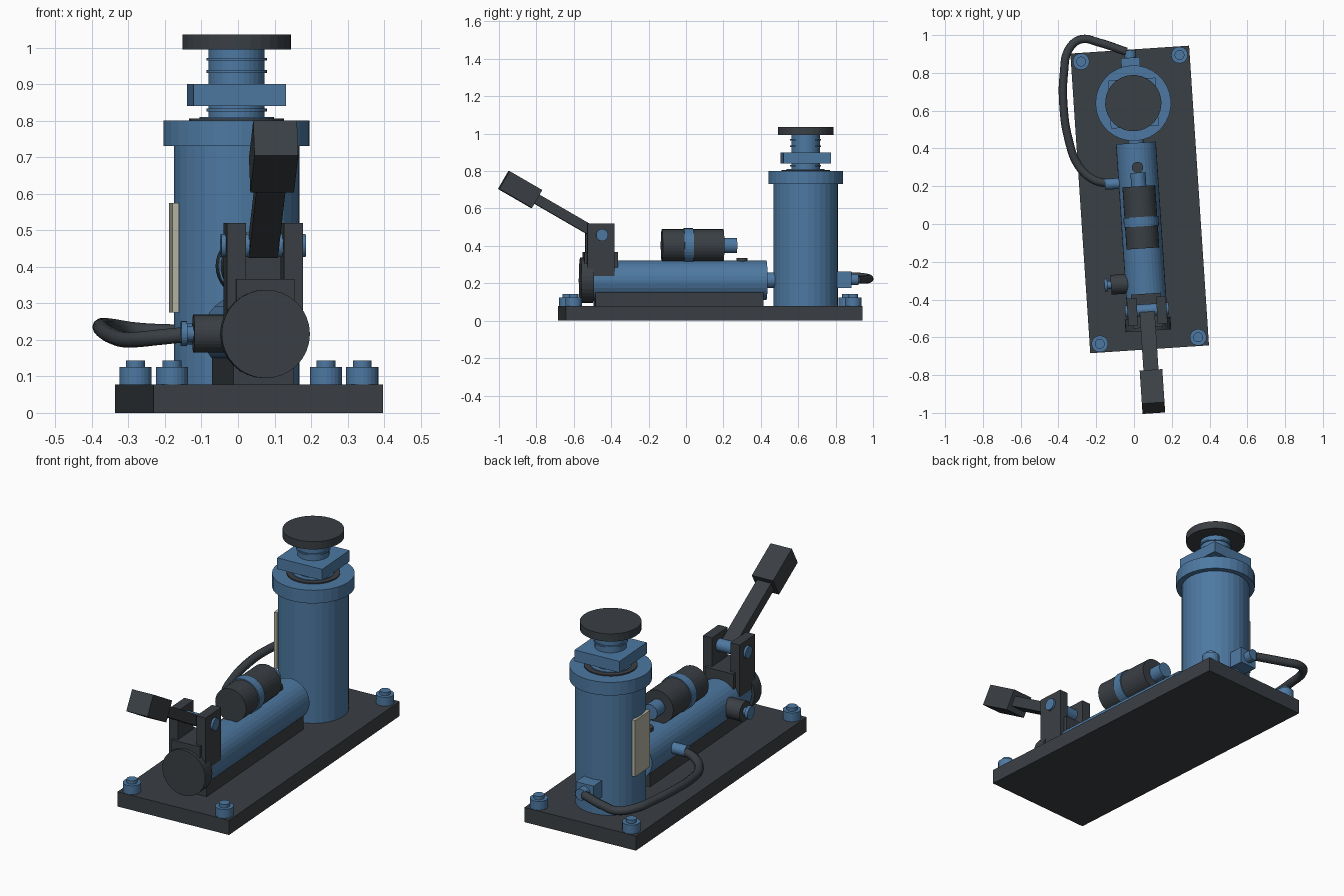
import bpy, bmesh, math
from mathutils import Matrix, Vector

if "Cube" in bpy.data.objects:
    bpy.data.objects.remove(bpy.data.objects["Cube"])

# whole assembly sits slightly turned on the ground
FRAME = Matrix.Translation((0.03, 0.13, 0)) @ Matrix.Rotation(0.0663, 4, 'Z')


def material(name, rgb):
    m = bpy.data.materials.new(name)
    m.diffuse_color = (*rgb, 1)
    m.use_nodes = True
    m.node_tree.nodes["Principled BSDF"].inputs["Base Color"].default_value = m.diffuse_color
    return m


BLUE = material("steel_blue", (0.075, 0.19, 0.36))
DARK = material("charcoal", (0.042, 0.05, 0.058))
CREAM = material("cream", (0.47, 0.46, 0.37))


def finish(name, bm, mat, local=Matrix()):
    me = bpy.data.meshes.new(name)
    bm.to_mesh(me)
    bm.free()
    me.materials.append(mat)
    ob = bpy.data.objects.new(name, me)
    bpy.context.collection.objects.link(ob)
    ob.matrix_world = FRAME @ local
    return ob


def box(name, lo, hi, mat, local=Matrix()):
    lo, hi = Vector(lo), Vector(hi)
    bm = bmesh.new()
    bmesh.ops.create_cube(bm, size=1, matrix=Matrix.Translation((lo + hi) / 2)
                          @ Matrix.Diagonal((*(hi - lo), 1)))
    return finish(name, bm, mat, local)


def rod(name, axis, a, b, r, centre, mat, sides=32):
    """Cylinder from a to b along an axis; centre gives the other two coordinates."""
    rot = {'X': Matrix.Rotation(math.pi / 2, 4, 'Y'),
           'Y': Matrix.Rotation(math.pi / 2, 4, 'X'), 'Z': Matrix()}[axis]
    pos = list(centre)
    pos.insert('XYZ'.index(axis), (a + b) / 2)
    bm = bmesh.new()
    bmesh.ops.create_cone(bm, cap_ends=True, segments=sides, radius1=r, radius2=r,
                          depth=b - a, matrix=Matrix.Translation(pos) @ rot)
    return finish(name, bm, mat)


# base plate and corner bolts
box("base_plate", (-0.315, -0.795, 0), (0.315, 0.795, 0.078), DARK)
for sx in (-1, 1):
    for sy in (-1, 1):
        c = (sx * 0.261, sy * 0.749)
        rod("bolt_head", 'Z', 0.07, 0.125, 0.044, c, BLUE, 24)
        rod("bolt_tip", 'Z', 0.12, 0.143, 0.026, c, BLUE, 24)

# lifting tower
T = (0, 0.511)
rod("tower_body", 'Z', 0.07, 0.76, 0.172, T, BLUE)
rod("tower_collar", 'Z', 0.73, 0.80, 0.2, T, BLUE)
rod("tower_seal", 'Z', 0.79, 0.806, 0.13, T, DARK)
rod("seal_insert", 'Z', 0.79, 0.81, 0.102, T, BLUE)
rod("ram_screw", 'Z', 0.79, 1.0, 0.077, T, BLUE)
for z in (0.829, 0.934, 0.968):
    rod("screw_thread", 'Z', z - 0.004, z + 0.004, 0.083, T, BLUE)
box("square_nut", (-0.127, 0.384, 0.84), (0.127, 0.638, 0.90), BLUE)
rod("load_pad", 'Z', 0.994, 1.035, 0.149, T, DARK)
box("label_plate", (-0.181, 0.441, 0.275), (-0.163, 0.581, 0.575), CREAM)

# pump barrel
P = (0, 0.216)
box("pump_support", (-0.083, -0.62, 0.07), (0.083, 0.28, 0.16), DARK)
rod("pump_barrel", 'Y', -0.64, 0.30, 0.106, P, BLUE)
rod("pump_neck", 'Y', 0.29, 0.36, 0.042, P, BLUE, 24)
rod("pump_end_cap", 'Y', -0.697, -0.63, 0.121, P, DARK)
rod("filler_plug", 'Z', 0.30, 0.336, 0.03, (0, 0.17), DARK, 24)

# handle yoke, pivot pin and lever
box("yoke_block", (-0.08, -0.68, 0.2), (0.08, -0.5, 0.367), DARK)
for s in (-1, 1):
    xs = sorted((s * 0.052, s * 0.104))
    box("yoke_lug", (xs[0], -0.665, 0.24), (xs[1], -0.52, 0.52), DARK)
rod("pivot_pin", 'X', -0.116, 0.116, 0.032, (-0.587, 0.458), BLUE, 24)
tilt = Matrix.Translation((0, -0.587, 0.452)) @ Matrix.Rotation(math.radians(-30), 4, 'X')
box("handle_bar", (-0.04, -0.42, -0.027), (0.04, 0.01, 0.027), DARK, tilt)
box("handle_grip", (-0.06, -0.6, -0.055), (0.06, -0.398, 0.055), DARK, tilt)

# side canister above the barrel
G = (0, 0.402)
rod("canister_body", 'Y', -0.26, 0.07, 0.087, G, DARK)
rod("canister_band", 'Y', -0.143, -0.093, 0.0925, G, BLUE)
rod("canister_spigot", 'Y', 0.06, 0.142, 0.04, G, BLUE, 24)

# release valve on the left side
V = (-0.441, 0.217)
rod("valve_body", 'X', -0.182, -0.09, 0.052, V, DARK)
rod("valve_stem", 'X', -0.205, -0.17, 0.021, V, BLUE, 24)
rod("valve_knob", 'X', -0.216, -0.2, 0.034, V, BLUE, 24)

# hose fittings
rod("front_fitting", 'X', -0.178, -0.09, 0.029, (0.092, 0.216), BLUE, 24)
box("rear_port", (-0.05, 0.65, 0.175), (0.05, 0.752, 0.262), BLUE)
rod("rear_fitting", 'Y', 0.74, 0.792, 0.03, (0, 0.22), BLUE, 24)

# hose swept along a smooth path (world coordinates)
path = [(-0.13, 0.212, 0.216), (-0.215, 0.235, 0.207), (-0.295, 0.31, 0.2),
        (-0.347, 0.45, 0.212), (-0.373, 0.62, 0.23), (-0.371, 0.80, 0.238),
        (-0.345, 0.925, 0.236), (-0.28, 0.978, 0.226), (-0.19, 0.962, 0.221),
        (-0.04, 0.912, 0.22)]
cu = bpy.data.curves.new("hose", 'CURVE')
cu.dimensions = '3D'
cu.bevel_depth = 0.022
cu.bevel_resolution = 3
cu.resolution_u = 5
cu.use_fill_caps = True
sp = cu.splines.new('BEZIER')
sp.bezier_points.add(len(path) - 1)
for bp, p in zip(sp.bezier_points, path):
    bp.co = p
    bp.handle_left_type = bp.handle_right_type = 'AUTO'
cu.materials.append(DARK)
bpy.context.collection.objects.link(bpy.data.objects.new("hose", cu))
